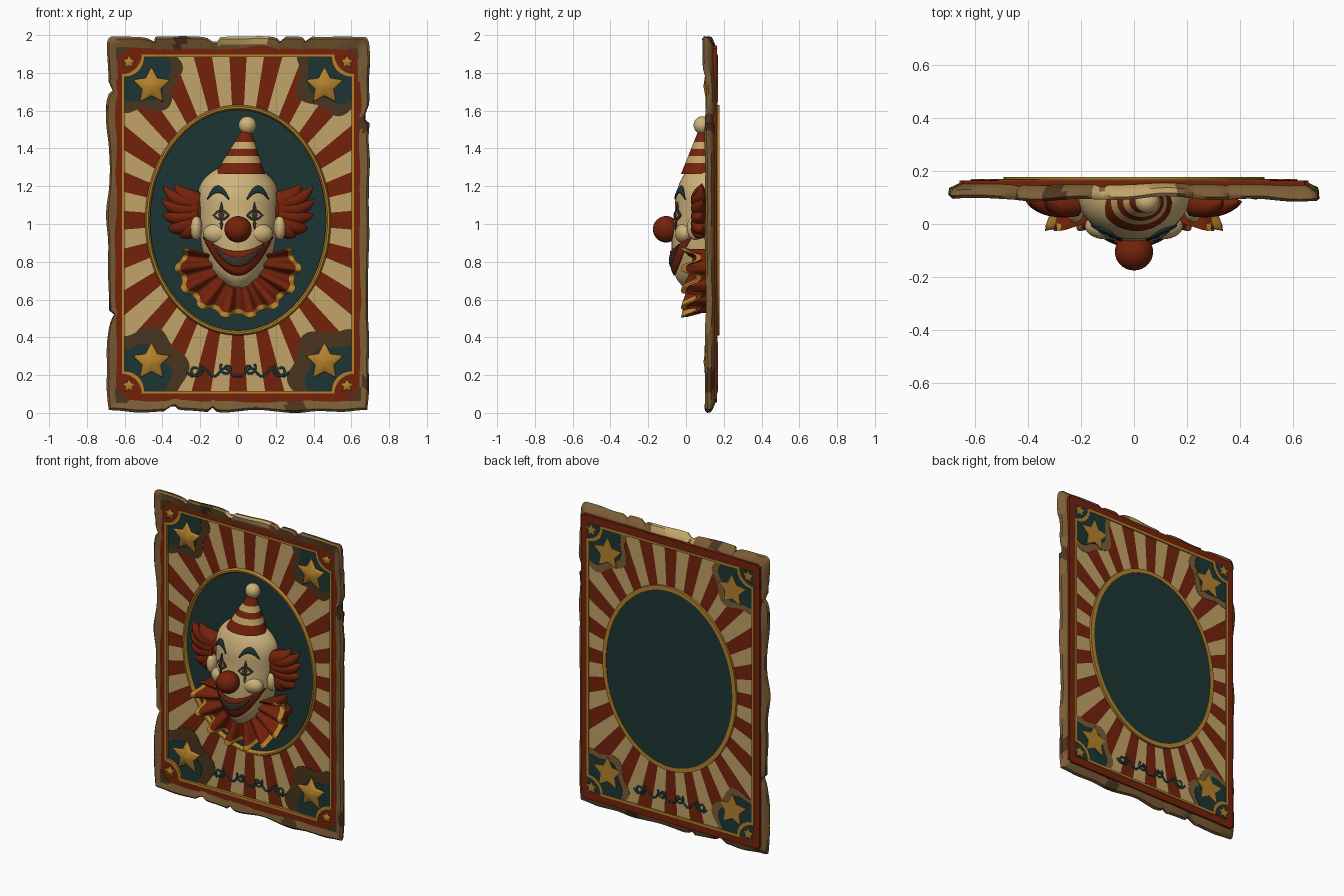
import bpy, bmesh, math, random
from math import sin, cos, pi, tau
from mathutils import Vector, noise

random.seed(4)
if "Cube" in bpy.data.objects:
    bpy.data.objects.remove(bpy.data.objects["Cube"])


def material(name, rgb):
    m = bpy.data.materials.new(name)
    m.use_nodes = True
    m.diffuse_color = (*rgb, 1)
    m.node_tree.nodes["Principled BSDF"].inputs["Base Color"].default_value = (*rgb, 1)
    return m


RED = material("brick red", (0.175, 0.016, 0.003))
CREAM = material("aged cream", (0.54, 0.37, 0.14))
SKIN = material("face cream", (0.62, 0.45, 0.2))
TEAL = material("dark teal", (0.012, 0.037, 0.033))
GOLD = material("old gold", (0.46, 0.22, 0.025))
PAPER = material("tan paper", (0.2, 0.11, 0.036))
BROWN = material("worn brown", (0.07, 0.035, 0.013))
DARK = material("mouth dark", (0.045, 0.034, 0.026))


def finish(name, bm, mats, rule=None, angle=35):
    """Turn a bmesh into a shaded object; rule picks a material from a face centre."""
    bmesh.ops.recalc_face_normals(bm, faces=bm.faces[:])
    if rule:
        for f in bm.faces:
            f.material_index = rule(f.calc_center_median())
    me = bpy.data.meshes.new(name)
    bm.to_mesh(me)
    bm.free()
    for m in mats:
        me.materials.append(m)
    me.shade_smooth()
    me.set_sharp_from_angle(angle=math.radians(angle))
    ob = bpy.data.objects.new(name, me)
    bpy.context.collection.objects.link(ob)
    return ob


def loft(name, rings, mats, rule=None, cyclic=False, angle=35):
    """Skin closed rings of equal count; capped unless the section is cyclic."""
    bm = bmesh.new()
    vs = [[bm.verts.new(p) for p in r] for r in rings]
    n = len(rings[0])
    for a, b in zip(vs, vs[1:] + vs[:1] if cyclic else vs[1:]):
        for i in range(n):
            bm.faces.new((a[i], a[(i + 1) % n], b[(i + 1) % n], b[i]))
    if not cyclic:
        bm.faces.new(vs[0])
        bm.faces.new(vs[-1])
    return finish(name, bm, mats, rule, angle)


def at(loop, y):
    return [(x, y, z) for x, z in loop]


def plate(name, loop, y0, y1, mat):
    return loft(name, [at(loop, y0), at(loop, y1)], [mat])


def band(name, outer, inner, y0, y1, mats, rule=None):
    rings = [at(outer, y0), at(outer, y1), at(inner, y1), at(inner, y0)]
    return loft(name, rings, mats, rule, cyclic=True)


def ball(name, loc, scale, mat):
    bm = bmesh.new()
    bmesh.ops.create_uvsphere(bm, u_segments=28, v_segments=18, radius=1)
    bmesh.ops.scale(bm, vec=scale, verts=bm.verts)
    bmesh.ops.translate(bm, vec=loc, verts=bm.verts)
    return finish(name, bm, [mat], angle=180)


def tube(name, pts, radii, mat):
    """Tapered round strand along points."""
    cu = bpy.data.curves.new(name, 'CURVE')
    cu.dimensions, cu.bevel_depth, cu.bevel_resolution = '3D', 1, 3
    sp = cu.splines.new('POLY')
    sp.points.add(len(pts) - 1)
    for p, co, r in zip(sp.points, pts, radii):
        p.co, p.radius = (*co, 1), r
    tmp = bpy.data.objects.new(name + "_path", cu)
    bm = bmesh.new()
    bm.from_mesh(bpy.data.meshes.new_from_object(tmp))
    bpy.data.objects.remove(tmp)
    return finish(name, bm, [mat], angle=70)


# ---- Backing board -------------------------------------------------------
OVAL_Z = 1.02


def oval(a, b, n=144):
    return [(a * cos(tau * (j + .5) / n), OVAL_Z + b * sin(tau * (j + .5) / n)) for j in range(n)]


def rect(w, h, n=60):
    c = [(w, -h), (w, h), (-w, h), (-w, -h), (w, -h)]
    return [(c[k][0] + (c[k + 1][0] - c[k][0]) * i / n, 1 + c[k][1] + (c[k + 1][1] - c[k][1]) * i / n)
            for k in range(4) for i in range(n)]


def notched(w, h, r):
    """Rectangle with scooped corners."""
    pts = []
    for k, (sx, sz) in enumerate(((1, 1), (-1, 1), (-1, -1), (1, -1))):
        for i in range(9):
            a = pi * 1.5 + k * pi / 2 - i * pi / 16
            pts.append((sx * w + r * cos(a), 1 + sz * h + r * sin(a)))
    return pts


# Torn paper margin with nicks and a slight forward curl
torn, nick = [], 0
for i, (x, z) in enumerate(rect(.7, 1.0)):
    edge = min(i % 60, 60 - i % 60)
    nick = .025 if random.random() < .05 and edge > 3 else nick * .3
    cut = .016 if edge == 0 else max(0, .008 + .016 * noise.noise((x * 5, z * 5, 0))) + nick
    torn.append((x * (1 - cut / .7), 1 + (z - 1) * (1 - cut)))
inside = rect(.62, .91)
section = [(0, .118), (.5, .108), (.85, .102), (1, .114), (.95, .134), (.5, .152), (0, .16)]
rings = []
for t, y in section:
    rings.append([(a[0] + (b[0] - a[0]) * t,
                   y + t * (.018 * noise.noise((b[0] * 4, b[1] * 4, 3)) - (.01 if b[1] > 1.8 else 0)),
                   a[1] + (b[1] - a[1]) * t) for a, b in zip(inside, torn)])


def paper_rule(c):
    if abs(c.x) < .15 and c.z > 1.955:
        return 1
    return 2 if noise.noise((c.x * 5, c.z * 5, 9)) > .48 else 0


loft("torn_paper_margin", rings, [PAPER, CREAM, BROWN], paper_rule, cyclic=True, angle=50)

# Sunburst panel around the oval
burst = []
for x, z in oval(.48, .6):
    dz = z - OVAL_Z
    s = min(.62 / abs(x), (.88 if dz > 0 else .925) / abs(dz))
    burst.append((x * s, OVAL_Z + dz * s))
band("sunburst_panel", burst, oval(.47, .59), .124, .161, [RED, CREAM],
     lambda c: math.floor(math.atan2((c.z - OVAL_Z) / .6, c.x / .48) / tau * 48 + .5) % 2)
plate("oval_medallion", oval(.475, .595), .132, .174, TEAL)
loft("oval_gold_rim", [at(oval(.492 - d, .61 - d), y) for d, y in
                       ((0, .12), (.008, .106), (.018, .106), (.027, .12), (.027, .177), (0, .177))],
     [GOLD], cyclic=True)

# Red frame and gold trim
band("red_frame", notched(.657, .945, .015), notched(.61, .893, .1), .111, .164, [RED])
band("gold_trim", notched(.615, .898, .105), notched(.6, .883, .105), .106, .168, [GOLD])


def star(name, cx, cz, r, y0):
    pts = [(cx + (r if k % 2 == 0 else r * .5) * sin(k * pi / 5),
            cz + (r if k % 2 == 0 else r * .5) * cos(k * pi / 5)) for k in range(10)]

    def inner(f):
        return [(cx + (x - cx) * f, cz + (z - cz) * f) for x, z in pts]
    loft(name, [at(inner(.05), y0 - r * .16), at(inner(.85), y0 - r * .05), at(pts, y0 + r * .03), at(pts, .17)],
         [GOLD], angle=45)


# Corner fields, worn shadow patches, stains and stars
for sx in (-1, 1):
    for sz in (-1, 1):
        for name, r, wob, y0, y1, mat in (("worn_patch_front", .295 - .015 * sz, .022, .1215, .14, BROWN),
                                          ("worn_patch_back", .27, .02, .15, .1632, PAPER),
                                          ("corner_field", .232, .012, .119, .166, TEAL)):
            loop = [(sx * .612, 1 + sz * .893)]
            for i in range(33):
                a = pi / 2 * i / 32
                q = r * (1 + .24 * sin(2 * a)) + wob * sin(9 * a + sx + sz)
                loop.append((sx * (.612 - q * cos(a)), 1 + sz * (.893 - q * sin(a))))
            plate(name, loop, y0, y1, mat)
        stain = [(sx * .65, 1 + sz * .938)]
        for i in range(13):
            a = pi / 2 * i / 12
            q = .045 + .03 * cos(2 * a) ** 2
            stain.append((sx * (.65 - q * cos(a)), 1 + sz * (.938 - q * sin(a))))
        plate("corner_stain", stain, .1085, .113, BROWN)
        star("corner_star", sx * .458, 1 + sz * .73, .105, .11)
        star("rivet_star", sx * .577, 1 + sz * .857, .038, .106)

# Scroll ornament on both faces
for y in (.122, .162):
    for s in (-1, 1):
        for cx, cz, r, d in ((.06, .235, .036, 1), (.225, .225, .04, -1)):
            pts = [(s * (cx + r * k / 24 * cos(d * k * .36 - 1.6)), y, cz + r * k / 24 * sin(d * k * .36 - 1.6))
                   for k in range(6, 25)]
            tube("scroll_curl", pts, [.0065] * len(pts), TEAL)
        pts = [(s * .27 * k / 20, y, .215 + .022 * sin(k * .75 + 4)) for k in range(21)]
        tube("scroll_stem", pts, [.0065] * 21, TEAL)

# ---- Head ----------------------------------------------------------------
# height, half width, front depth
HEAD = [(.662, .04, .0), (.69, .1, -.045), (.75, .15, -.065), (.85, .188, -.076), (.95, .205, -.076),
        (1.05, .213, -.06), (1.15, .217, -.056), (1.22, .2, -.035), (1.28, .14, 0), (1.33, .04, .05)]


def head_at(z):
    def lin(q):
        q = min(max(q, HEAD[0][0]), HEAD[-1][0])
        for a, b in zip(HEAD, HEAD[1:]):
            if q <= b[0]:
                return Vector(a).lerp(Vector(b), (q - a[0]) / (b[0] - a[0]))
    v = sum((lin(z + d * .012) for d in range(-2, 3)), Vector((0, 0, 0))) / 5
    return v[1], v[2]


def skin_y(x, z):
    w, f = head_at(z)
    return .12 - (.12 - f) * max(0, 1 - (x / w) ** 2) ** .5


rings = []
for i in range(41):
    z = .662 + .668 * i / 40
    w, f = head_at(z)
    rings.append([(w * sin(t), .12 - (.12 - f if cos(t) > 0 else .01) * cos(t), z)
                  for t in (tau * k / 48 for k in range(48))])
loft("head", rings, [SKIN], angle=80)


def patch(name, cx, hw, top, low, mat, lift=.004, bulge=0.0, nx=24, ny=6):
    """Strip draped over the face between two height curves of u in -1..1."""
    bm = bmesh.new()
    grid = []
    for i in range(nx + 1):
        u = -1 + 2 * i / nx
        x, hi, lo = cx + hw * u, top(u), low(u)
        grid.append([bm.verts.new((x, skin_y(x, z) - lift - bulge * sin(pi * j / ny) * (1 - u * u) ** .5, z))
                     for j in range(ny + 1) for z in [lo + (hi - lo + .001) * j / ny]])
    for a, b in zip(grid, grid[1:]):
        for j in range(ny):
            bm.faces.new((a[j], b[j], b[j + 1], a[j + 1]))
    ob = finish(name, bm, [mat], angle=60)
    mod = ob.modifiers.new("thickness", 'SOLIDIFY')
    mod.thickness, mod.offset = .008, 0


patch("lips", 0, .182, lambda u: .855 + .075 * u * u, lambda u: .728 + .202 * u * u, RED, .004, .008)
patch("mouth_gap", 0, .135, lambda u: .822 + .07 * u * u, lambda u: .775 + .117 * u * u, DARK, .013, .003)
for s in (-1, 1):
    patch("eyebrow", s * .105, .056, lambda u: 1.2 - .07 * u * u, lambda u: 1.165 - .035 * u * u, TEAL, .005, .005)
    patch("eye_outline", s * .088, .044, lambda u: 1.045 + .03 * (1 - u * u), lambda u: 1.045 - .026 * (1 - u * u), DARK)
    patch("eye_white", s * .088, .03, lambda u: 1.045 + .017 * (1 - u * u), lambda u: 1.045 - .014 * (1 - u * u), SKIN, .008)
    patch("pupil", s * .088, .016, lambda u: 1.048 + .017 * (1 - u * u), lambda u: 1.048 - .017 * (1 - u * u), DARK, .012)
    patch("lower_eye_paint", s * .088, .008, lambda u: 1.02 - .02 * abs(u), lambda u: .97 + .03 * abs(u), DARK)
    patch("upper_eye_paint", s * .088, .008, lambda u: 1.115 - .03 * abs(u), lambda u: 1.06 + .02 * abs(u), DARK)
    ball("cheek", (s * .105, -.008, .95), (.08, .05, .055), SKIN)
    ball("ear", (s * .222, .05, .98), (.033, .045, .065), SKIN)
    # Flame shaped hair
    ball("hair_base", (s * .265, .09, 1.075), (.095, .05, .105), RED)
    for x, z, bend in ((.33, 1.215, -.02), (.395, 1.205, -.05), (.405, 1.13, -.04), (.4, 1.05, -.03),
                       (.37, .975, -.03), (.3, .935, -.03)):
        a = Vector((s * .22, .085, 1.06 + (z - 1.07) * .4))
        b = Vector((s * x, .085, z))
        m = (a + b) / 2 + Vector((s * .035, -.02, bend))
        ts = [k / 10 for k in range(11)]
        tube("hair_tuft", [a * (1 - t) ** 2 + m * 2 * t * (1 - t) + b * t * t for t in ts],
             [.054 * (1 - t ** 2) + .002 for t in ts], RED)
ball("nose", (0, -.105, .972), (.072, .07, .07), RED)

# Striped cone hat with a pompom, flattened against the board
rings = []
for i in range(33):
    t = i / 32
    r = .133 * (1 - t) + .022 * t
    rings.append([(.01 + .035 * t + r * cos(a), min(.15, .08 + .005 * t + r * .8 * sin(a)), 1.265 + .235 * t)
                  for a in (tau * k / 40 for k in range(40))])
loft("cone_hat", rings, [RED, CREAM], lambda c: int(1.325 < c.z < 1.362 or 1.4 < c.z < 1.432))
ball("pompom", (.05, .085, 1.523), (.047, .045, .047), SKIN)

# Ruffled collar: rounded folds, gold lip, wall back to the board
bm = bmesh.new()
cols = []
for i in range(181):
    p = i / 180
    a = math.radians(-197 + 214 * p)
    wave = sin(pi / 2 * cos(p * 9 * tau))
    taper = 1 - .16 * abs(2 * p - 1) ** 8
    col = []
    for k, back in ((.4, 0), (.55, 0), (.7, 0), (.82, 0), (.91, 0), (1, 0), (.99, .025), (.93, .04), (.91, 1)):
        q = k * taper * (.96 + .04 * wave)
        y = .014 - .04 * wave * min(1, k * k * 1.1) + .02 * (1 - k)
        y = .14 if back == 1 else y + back
        col.append(bm.verts.new((.345 * q * cos(a), y, .8 + .3 * q * sin(a))))
    cols.append(col)
for a, b in zip(cols, cols[1:]):
    for j in range(8):
        f = bm.faces.new((a[j], b[j], b[j + 1], a[j + 1]))
        f.material_index = int(j in (4, 5))
for c in (cols[0], cols[-1]):
    bm.faces.new(c)
finish("ruffled_collar", bm, [RED, GOLD], angle=60)
